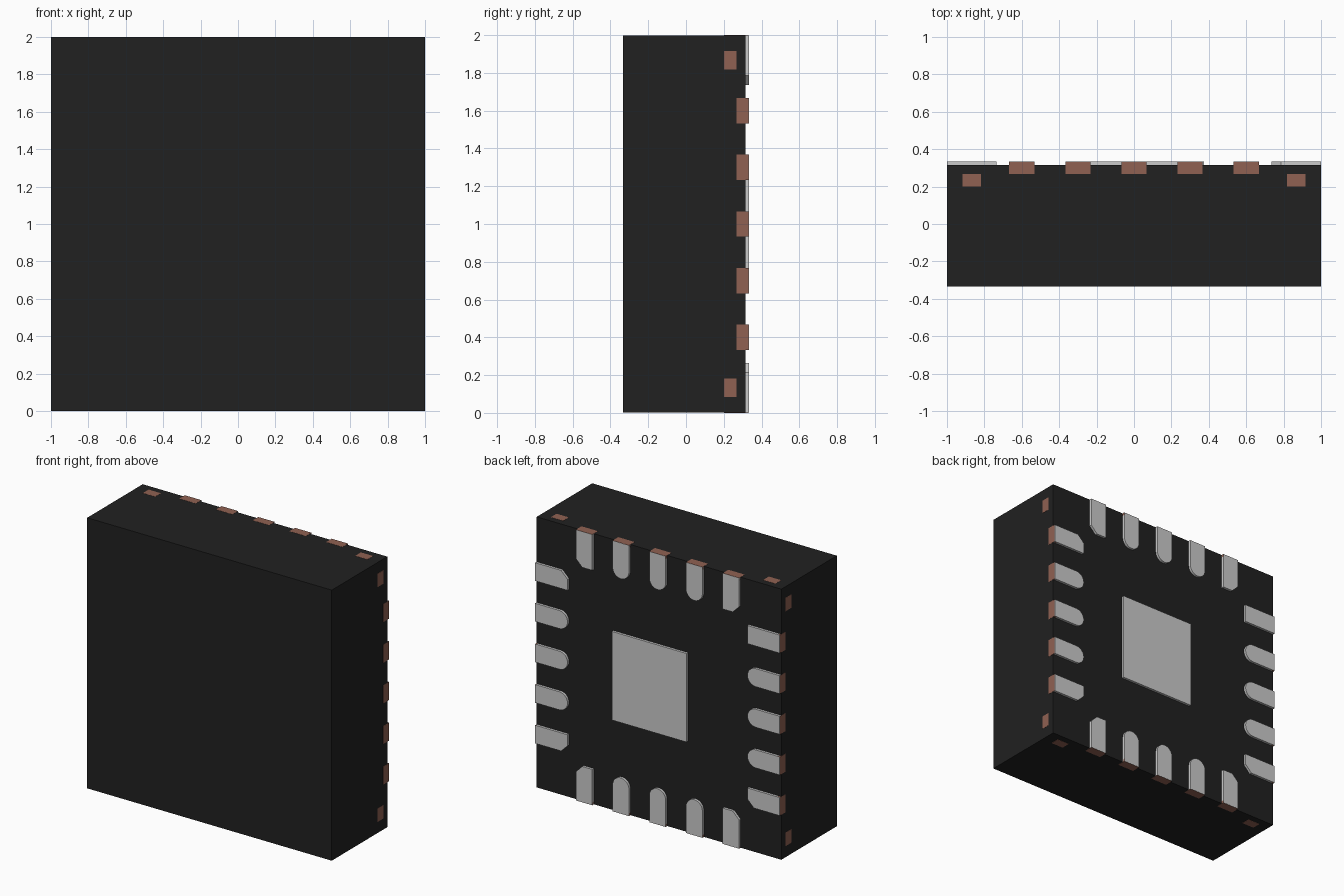
import bpy, bmesh
from math import sin, cos, pi

if "Cube" in bpy.data.objects:
    bpy.data.objects.remove(bpy.data.objects["Cube"])


def material(name, color):
    m = bpy.data.materials.new(name)
    m.diffuse_color = (*color, 1)
    m.use_nodes = True
    m.node_tree.nodes["Principled BSDF"].inputs["Base Color"].default_value = m.diffuse_color
    return m


black = material("black_resin", (0.015, 0.015, 0.015))
copper = material("copper", (0.28, 0.12, 0.085))


def prism(name, profile, y0, y1, side=0, mat=None, smooth=False):
    """Extrude a profile (u along the edge, v outward) in y, turned to one of four sides."""
    c, s = (1, 0, -1, 0)[side], (0, 1, 0, -1)[side]
    bm = bmesh.new()
    rings = [[bm.verts.new((u * c - v * s, y, 1 + u * s + v * c)) for u, v in profile]
             for y in (y0, y1)]
    bm.faces.new(rings[0])
    bm.faces.new(rings[1])
    n = len(profile)
    for i in range(n):
        j = (i + 1) % n
        bm.faces.new((rings[0][i], rings[0][j], rings[1][j], rings[1][i]))
    bmesh.ops.recalc_face_normals(bm, faces=bm.faces)
    mesh = bpy.data.meshes.new(name)
    bm.to_mesh(mesh)
    bm.free()
    ob = bpy.data.objects.new(name, mesh)
    bpy.context.collection.objects.link(ob)
    if mat:
        mesh.materials.append(mat)
    if smooth:
        bpy.ops.object.select_all(action='DESELECT')
        ob.select_set(True)
        bpy.context.view_layer.objects.active = ob
        bpy.ops.object.shade_smooth_by_angle()
    return ob


def rect(u0, u1, v0, v1):
    return [(u0, v0), (u1, v0), (u1, v1), (u0, v1)]


FACE, TOP = 0.315, 0.333      # resin back face, pad surface
H, INNER, EDGE = 0.067, 0.735, 0.999
CUT = 0.052

# Moulded body and off-centre thermal pad
prism("body", rect(-EDGE, EDGE, -EDGE, EDGE), -0.333, FACE, mat=black)
prism("thermal_pad", rect(-0.237, 0.373, -0.327, 0.327), FACE - 0.01, TOP)

for side in range(4):
    for i in range(-2, 3):
        u = 0.3 * i
        smooth = False
        if side == 1 and i == 2:
            # First contact is a plain rectangle
            profile = rect(u - H, u + H, INNER, EDGE)
        elif abs(i) == 2:
            # End contacts have their outer inner-corner cut off
            d = 1 if i > 0 else -1
            profile = [(u - d * H, EDGE), (u - d * H, INNER), (u + d * (H - CUT), INNER),
                       (u + d * H, INNER + CUT), (u + d * H, EDGE)]
        else:
            # Middle contacts have a round inner end
            arc = [(u + H * cos(pi + pi * k / 12), INNER + H + H * sin(pi + pi * k / 12))
                   for k in range(13)]
            profile = [(u - H, EDGE)] + arc + [(u + H, EDGE)]
            smooth = True
        prism("contact_pad", profile, FACE - 0.01, TOP, side, smooth=smooth)
        # Exposed copper end of the lead
        prism("lead_end", rect(u - H, u + H, 0.98, 1), 0.267, TOP - 0.001, side, copper)
    # Copper tie bar ends near the corners
    for d in (-1, 1):
        prism("tie_bar_end", rect(0.867 * d - 0.05, 0.867 * d + 0.05, 0.98, 1),
              0.2, 0.267, side, copper)
